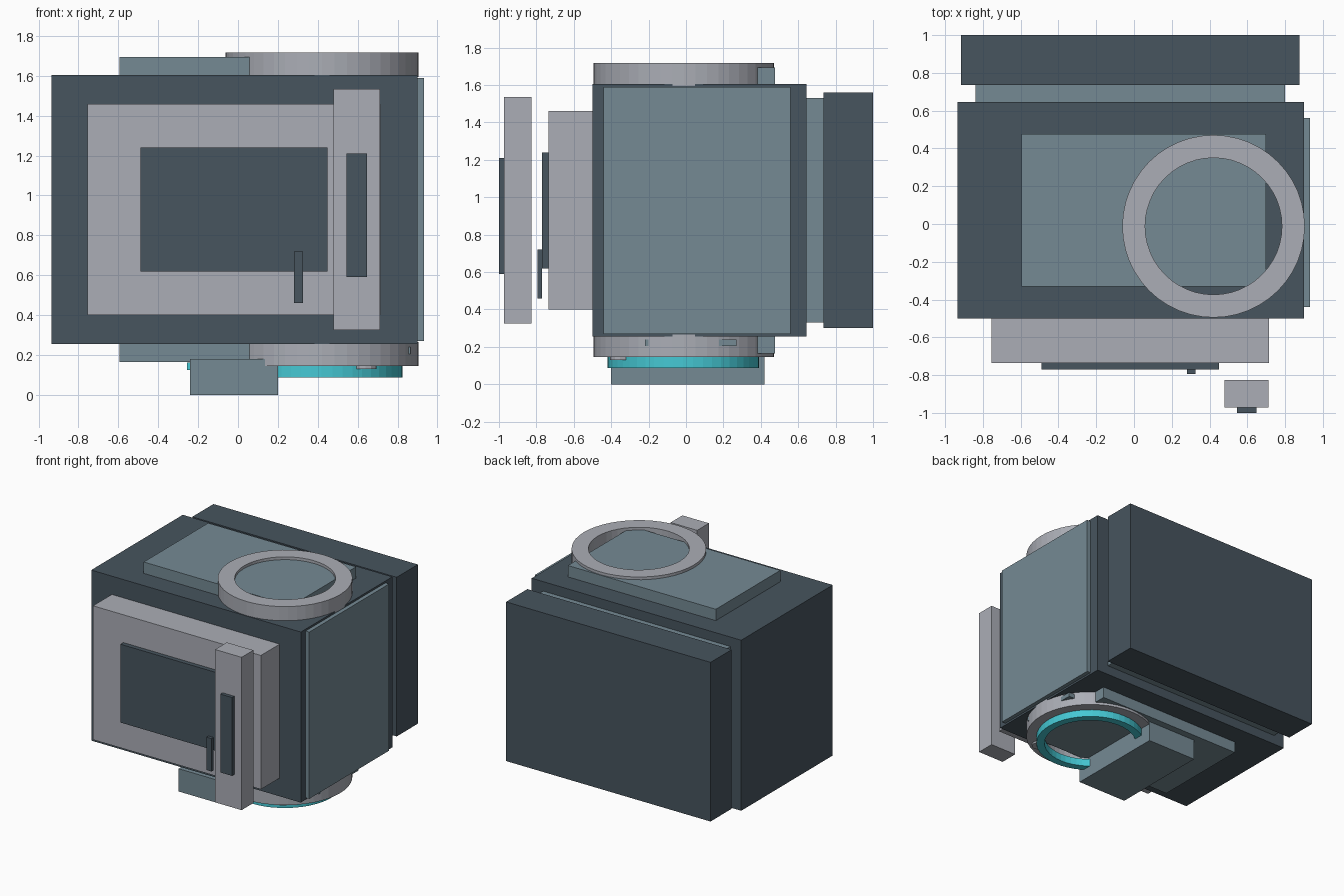
import bpy, bmesh, math
from mathutils import Matrix

if "Cube" in bpy.data.objects:
    bpy.data.objects.remove(bpy.data.objects["Cube"])


def material(name, rgb):
    m = bpy.data.materials.new(name)
    m.diffuse_color = (*rgb, 1)
    m.use_nodes = True
    m.node_tree.nodes["Principled BSDF"].inputs["Base Color"].default_value = m.diffuse_color
    return m


DARK = material("dark slate", (0.063, 0.089, 0.112))
BLUE = material("blue grey", (0.178, 0.254, 0.296))
LIGHT = material("light grey", (0.407, 0.423, 0.468))
TEAL = material("bright teal", (0.06, 0.578, 0.658))


def finish(name, bm, mat):
    bmesh.ops.recalc_face_normals(bm, faces=bm.faces)
    me = bpy.data.meshes.new(name)
    bm.to_mesh(me)
    bm.free()
    me.materials.append(mat)
    ob = bpy.data.objects.new(name, me)
    bpy.context.collection.objects.link(ob)
    return ob


def box(name, mat, x0, x1, y0, y1, z0, z1):
    bm = bmesh.new()
    m = Matrix.Translation(((x0 + x1) / 2, (y0 + y1) / 2, (z0 + z1) / 2))
    m = m @ Matrix.Diagonal((x1 - x0, y1 - y0, z1 - z0, 1))
    bmesh.ops.create_cube(bm, size=1, matrix=m)
    return finish(name, bm, mat)


def ring(name, mat, cx, cy, r_in, r_out, z0, z1, n=48):
    bm = bmesh.new()
    profile = [(r_in, z0), (r_out, z0), (r_out, z1), (r_in, z1)]
    loops = []
    for i in range(n):
        a = 2 * math.pi * i / n
        loops.append([bm.verts.new((cx + r * math.cos(a), cy + r * math.sin(a), z))
                      for r, z in profile])
    for i in range(n):
        p, q = loops[i], loops[(i + 1) % n]
        for k in range(4):
            j = (k + 1) % 4
            bm.faces.new((p[k], q[k], q[j], p[j]))
    return finish(name, bm, mat)


# Main body, side panel and back unit
box("body", DARK, -0.935, 0.90, -0.50, 0.645, 0.255, 1.605)
box("side_panel", BLUE, 0.90, 0.932, -0.44, 0.56, 0.27, 1.59)
box("back_neck", BLUE, -0.84, 0.80, 0.645, 0.74, 0.33, 1.53)
box("back_box", DARK, -0.915, 0.875, 0.735, 1.0, 0.30, 1.56)

# Front frame with screen and small tab
box("front_frame", LIGHT, -0.755, 0.715, -0.735, -0.50, 0.40, 1.46)
box("screen", DARK, -0.49, 0.45, -0.77, -0.735, 0.62, 1.24)
box("screen_tab", DARK, 0.28, 0.325, -0.795, -0.77, 0.46, 0.72)

# Separate front bar with its inlay
box("front_bar", LIGHT, 0.48, 0.712, -0.972, -0.825, 0.325, 1.535)
box("bar_inlay", DARK, 0.545, 0.648, -1.0, -0.972, 0.59, 1.21)

# Plates and collars, repeated above and below the body
for side, (p0, p1), (r0, r1) in (("top", (1.605, 1.695), (1.595, 1.717)),
                                 ("bottom", (0.165, 0.255), (0.145, 0.265))):
    box(side + "_plate", BLUE, -0.595, 0.70, -0.33, 0.477, p0, p1)
    ring(side + "_collar", LIGHT, 0.421, -0.012, 0.362, 0.483, r0, r1)

# Underside: glowing ring, cross strip, hanging block and little parts
ring("glow_ring", TEAL, 0.42, -0.015, 0.345, 0.405, 0.087, 0.147)
box("cross_strip", BLUE, 0.20, 0.866, -0.22, 0.27, 0.205, 0.24)
box("hanging_block", BLUE, -0.24, 0.20, -0.40, 0.42, 0.0, 0.18)
box("glow_strip", TEAL, -0.255, -0.20, -0.15, 0.15, 0.125, 0.163)
ring("ring_stud", LIGHT, 0.64, -0.352, 0.02, 0.055, 0.13, 0.15, 12)
